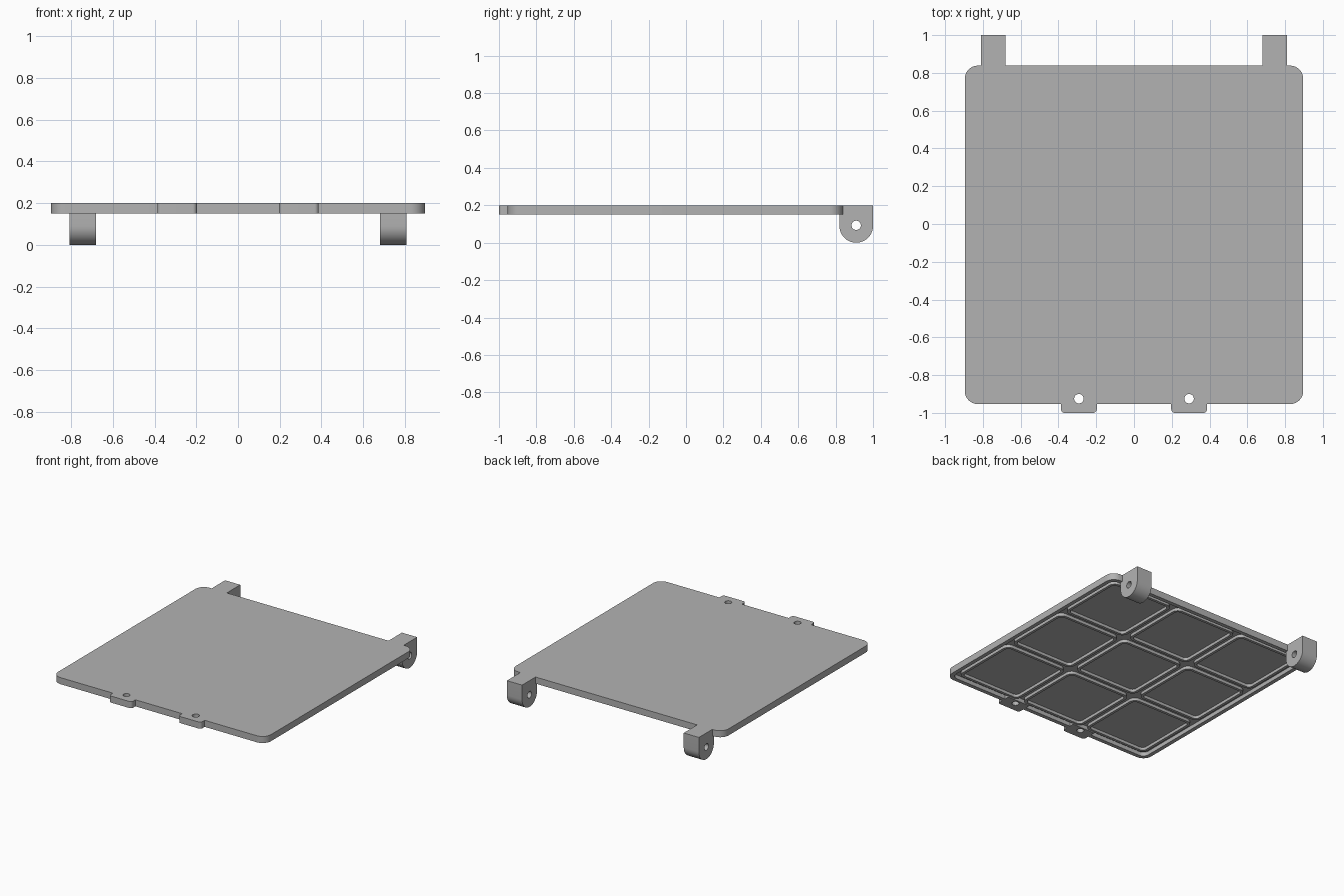
import bpy, bmesh
from math import pi, cos, sin, radians
from mathutils import Matrix

cube = bpy.data.objects.get("Cube")
if cube:
    bpy.data.objects.remove(cube, do_unlink=True)

grey = bpy.data.materials.new("plain grey")
grey.use_nodes = True
color = (0.45, 0.45, 0.45, 1)
grey.diffuse_color = color
grey.node_tree.nodes["Principled BSDF"].inputs["Base Color"].default_value = color

TOP, BOTTOM, CEILING = 0.2, 0.15, 0.18
MID_Y = -0.0575
HALF = 0.896


def rounded(hx, hy, radii, cx=0, cy=0, steps=10):
    """Rounded rectangle outline; radii go counter-clockwise from upper right."""
    points = []
    signs = [(1, 1), (-1, 1), (-1, -1), (1, -1)]
    for i, ((sx, sy), r) in enumerate(zip(signs, radii)):
        count = steps if r else 0
        for k in range(count + 1):
            a = i * pi / 2 + (k / count * pi / 2 if count else 0)
            points.append((cx + sx * (hx - r) + r * cos(a),
                           cy + sy * (hy - r) + r * sin(a)))
    return points


def prism(name, outline, low, high, along_x=False):
    """Extrude an outline along z, or a (y, z) outline along x."""
    bm = bmesh.new()
    place = (lambda u, v: (low, u, v)) if along_x else (lambda u, v: (u, v, low))
    face = bm.faces.new([bm.verts.new(place(u, v)) for u, v in outline])
    moved = bmesh.ops.extrude_face_region(bm, geom=[face])["geom"]
    shift = (high - low, 0, 0) if along_x else (0, 0, high - low)
    bmesh.ops.translate(bm, vec=shift,
                        verts=[g for g in moved if isinstance(g, bmesh.types.BMVert)])
    bmesh.ops.recalc_face_normals(bm, faces=bm.faces)
    mesh = bpy.data.meshes.new(name)
    bm.to_mesh(mesh)
    bm.free()
    mesh.materials.append(grey)
    obj = bpy.data.objects.new(name, mesh)
    bpy.context.collection.objects.link(obj)
    return obj


def combine(target, tool, operation):
    mod = target.modifiers.new("combine", 'BOOLEAN')
    mod.object, mod.operation, mod.solver = tool, operation, 'EXACT'
    bpy.context.view_layer.objects.active = target
    bpy.ops.object.modifier_apply(modifier=mod.name)
    bpy.data.objects.remove(tool, do_unlink=True)


def circle(cx, cy, r, n=24):
    return rounded(r, r, [r] * 4, cx, cy, n // 4)


# Hollow panel, open below
panel = prism("panel", rounded(HALF, HALF, [0.07] * 4, 0, MID_Y), BOTTOM, TOP)
inner = HALF - 0.03
combine(panel, prism("cavity", rounded(inner, inner, [0.045] * 4, 0, MID_Y),
                     BOTTOM - 0.05, CEILING), 'DIFFERENCE')

# Front screw tabs and rear hinge lugs
for side in (-1, 1):
    x = side * 0.292
    combine(panel, prism("tab", rounded(0.095, 0.056, [0, 0, 0.02, 0.02], x, -0.944),
                         BOTTOM, TOP), 'UNION')
    combine(panel, prism("tab_hole", circle(x, -0.925, 0.025), 0.1, 0.3), 'DIFFERENCE')
    x = side * 0.745
    lug = prism("hinge_lug", rounded(0.09, 0.1, [0, 0, 0.09, 0.09], 0.91, 0.1),
                x - 0.064, x + 0.064, True)
    combine(lug, prism("pin_hole", circle(0.91, 0.093, 0.025), x - 0.1, x + 0.1, True),
            'DIFFERENCE')
    combine(panel, lug, 'UNION')

# Nine raised frames stiffening the underside
frames = []
for col in (-1, 0, 1):
    for row in (-1, 0, 1):
        cx, cy = col * 0.57, MID_Y + row * 0.57
        frame = prism("stiffening_frame", rounded(0.265, 0.265, [0.05] * 4, cx, cy),
                      BOTTOM + 0.008, CEILING + 0.002)
        combine(frame, prism("frame_opening", rounded(0.245, 0.245, [0.03] * 4, cx, cy),
                             0.1, 0.3), 'DIFFERENCE')
        frames.append(frame)

# Smooth the rounded corners only
for obj in [panel] + frames:
    bpy.ops.object.select_all(action='DESELECT')
    obj.select_set(True)
    bpy.context.view_layer.objects.active = obj
    bpy.ops.object.shade_smooth_by_angle(angle=radians(30))
